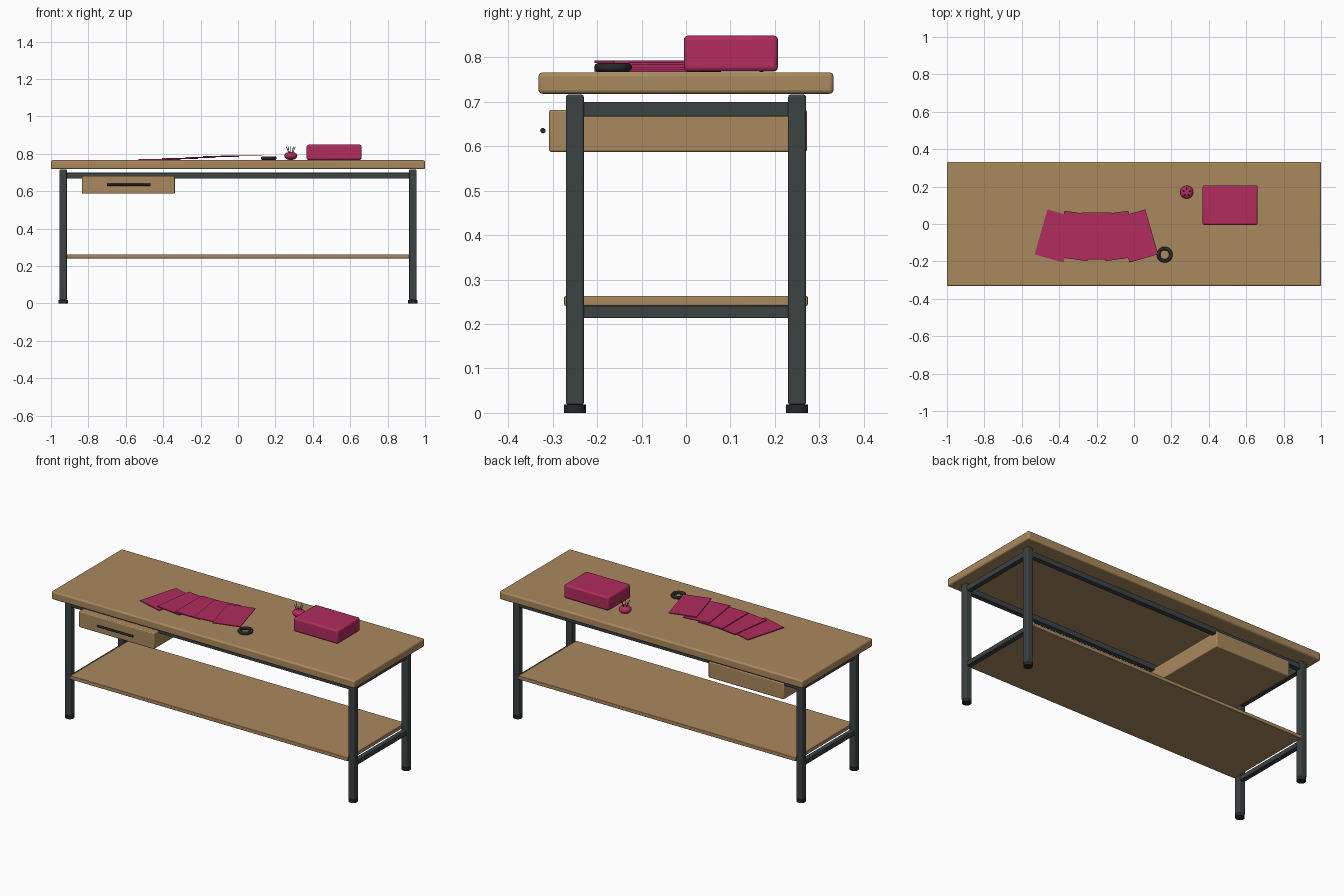
import bpy
from math import radians, cos, sin, pi
from mathutils import Vector

cube = bpy.data.objects.get("Cube")
if cube:
    bpy.data.objects.remove(cube, do_unlink=True)


def make_material(name, rgb):
    mat = bpy.data.materials.new(name)
    mat.use_nodes = True
    mat.diffuse_color = (*rgb, 1)
    mat.node_tree.nodes["Principled BSDF"].inputs["Base Color"].default_value = (*rgb, 1)
    return mat


WOOD = make_material("oak wood", (0.40, 0.25, 0.11))
STEEL = make_material("dark grey steel", (0.045, 0.055, 0.055))
BLACK = make_material("black metal", (0.018, 0.021, 0.023))
PINK = make_material("raspberry fabric", (0.44, 0.025, 0.11))


def finish(name, mat):
    obj = bpy.context.object
    obj.name = name
    obj.data.materials.append(mat)
    bpy.ops.object.shade_smooth_by_angle(angle=radians(35))
    return obj


def box(name, mat, x, y, z, bevel=0.004, turn=0):
    """Bevelled box from (min, max) ranges, turned about its own centre."""
    ranges = (x, y, z)
    bpy.ops.mesh.primitive_cube_add(size=1, location=[(a + b) / 2 for a, b in ranges])
    obj = bpy.context.object
    obj.scale = [b - a for a, b in ranges]
    bpy.ops.object.transform_apply(location=False, rotation=False, scale=True)
    obj.rotation_euler.z = turn
    if bevel:
        mod = obj.modifiers.new("soft edges", 'BEVEL')
        mod.width = bevel
        mod.segments = 3
    return finish(name, mat)


def rod(name, mat, start, end, radius, sides=16):
    start, end = Vector(start), Vector(end)
    axis = end - start
    bpy.ops.mesh.primitive_cylinder_add(vertices=sides, radius=radius, depth=axis.length,
                                        location=(start + end) / 2)
    bpy.context.object.rotation_euler = axis.to_track_quat('Z', 'Y').to_euler()
    return finish(name, mat)


TOP = 0.766
LEG_X, LEG_Y, HALF = 0.935, 0.25, 0.02

# Wooden boards
box("tabletop", WOOD, (-1, 1), (-0.332, 0.332), (0.718, TOP), 0.009)
box("lower_shelf", WOOD, (-0.915, 0.915), (-0.274, 0.274), (0.241, 0.263), 0.003)

# Legs with round feet, and the end rails
for sx, side in ((-1, "right"), (1, "left")):
    cx = sx * LEG_X
    for sy, end in ((-1, "front"), (1, "back")):
        cy = sy * LEG_Y
        box(f"{end}_{side}_leg", STEEL, (cx - HALF, cx + HALF), (cy - HALF, cy + HALF),
            (0.018, 0.716), 0.005)
        rod(f"{end}_{side}_foot", BLACK, (cx, cy, 0), (cx, cy, 0.019), 0.025, 24)
    for label, low, high in (("upper", 0.667, 0.70), ("lower", 0.213, 0.241)):
        box(f"{label}_{side}_rail", STEEL, (cx - 0.015, cx + 0.015),
            (-LEG_Y, LEG_Y), (low, high), 0.003)

# Long rails under the top
for sy, end in ((-1, "front"), (1, "back")):
    cy = sy * LEG_Y
    box(f"{end}_rail", STEEL, (-LEG_X, LEG_X), (cy - 0.015, cy + 0.015), (0.667, 0.70), 0.003)

# Drawer and its bar handle
box("drawer", WOOD, (-0.835, -0.338), (-0.308, 0.272), (0.587, 0.682), 0.005)
rod("drawer_handle", BLACK, (-0.70, -0.322, 0.635), (-0.467, -0.322, 0.635), 0.006)

# Fanned fabric swatches, each resting on the one before
for i in range(5):
    cx, cy, low = -0.42 + 0.1095 * i, -0.064, TOP + 0.0015 + 0.005 * i
    box(f"swatch_{i + 1}", PINK, (cx - 0.08, cx + 0.08), (cy - 0.125, cy + 0.125),
        (low, low + 0.005), 0, radians(8 * (i - 2)))

# Tape ring
bpy.ops.mesh.primitive_torus_add(location=(0.164, -0.164, TOP + 0.0115), major_radius=0.033,
                                 minor_radius=0.0095, major_segments=40, minor_segments=14)
finish("tape_ring", BLACK)

# Storage box
box("storage_box", PINK, (0.367, 0.661), (-0.005, 0.207), (TOP + 0.002, 0.849), 0.01)

# Pincushion with splayed pins
cushion = Vector((0.282, 0.17, 0.789))
bpy.ops.mesh.primitive_uv_sphere_add(segments=28, ring_count=16, radius=0.035, location=cushion)
bpy.context.object.scale.z = 0.62
finish("pincushion", PINK)
for i in range(5):
    angle = 2 * pi * i / 5 + 0.3
    out = Vector((cos(angle), sin(angle), 0))
    rod(f"pin_{i + 1}", BLACK, cushion + out * 0.01 + Vector((0, 0, 0.01)),
        cushion + out * 0.025 + Vector((0, 0, 0.05)), 0.0018, 8)
